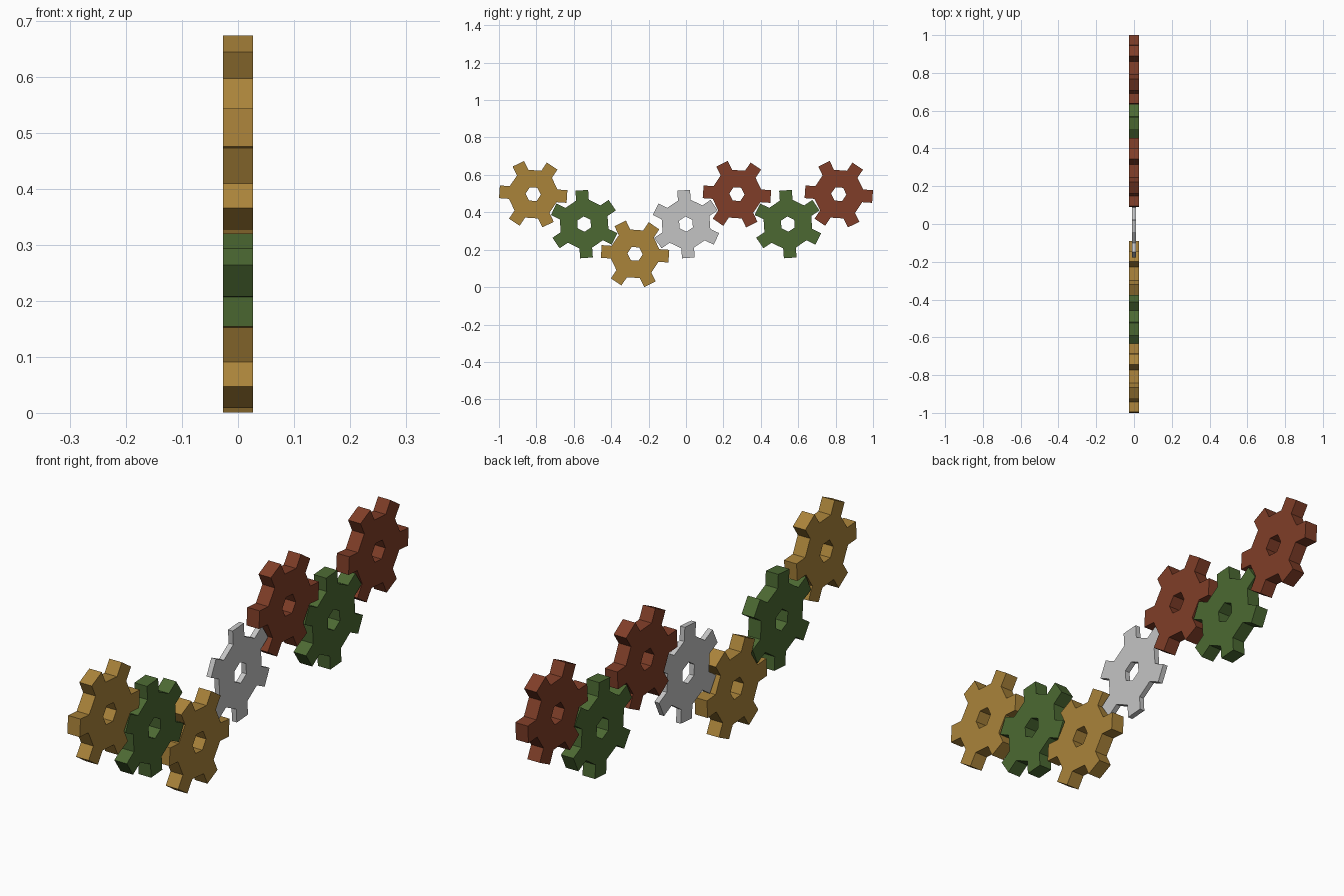
import bpy, bmesh, math

if "Cube" in bpy.data.objects:
    bpy.data.objects.remove(bpy.data.objects["Cube"])

TEETH = 6
TIP_R, ROOT_R, HALF_W, HOLE_R = 0.181, 0.128, 0.034, 0.041


def material(name, rgb):
    m = bpy.data.materials.new(name)
    m.diffuse_color = (*rgb, 1)
    m.use_nodes = True
    m.node_tree.nodes["Principled BSDF"].inputs["Base Color"].default_value = m.diffuse_color
    return m


gold = material("gold", (0.40, 0.227, 0.042))
green = material("green", (0.072, 0.141, 0.032))
red = material("rust red", (0.216, 0.048, 0.021))
grey = material("light grey", (0.55, 0.55, 0.55))


def gear(name, y, z, tilt, half_thick, mat):
    """Straight-toothed gear with a hexagonal bore, axle along x."""
    bm = bmesh.new()
    outer, hole = [], []
    for i in range(TEETH):
        a = math.radians(tilt) + i * math.tau / TEETH
        c, s = math.cos(a), math.sin(a)
        # Tooth outline: root, tip, tip, root
        for r, t in ((ROOT_R, -HALF_W), (TIP_R, -HALF_W), (TIP_R, HALF_W), (ROOT_R, HALF_W)):
            outer.append((r * c - t * s, r * s + t * c))
        hole.append((HOLE_R * c, HOLE_R * s))

    def ring(points, x):
        return [bm.verts.new((x, py, pz)) for py, pz in points]

    sides = []
    for x in (-half_thick, half_thick):
        o, h = ring(outer, x), ring(hole, x)
        sides.append((o, h))
        for i in range(TEETH):
            j, k = (i + 1) % TEETH, 4 * i
            nxt = (k + 4) % len(o)
            bm.faces.new((h[i], o[k], o[k + 1], o[k + 2], o[k + 3]))   # tooth
            bm.faces.new((h[i], o[k + 3], o[nxt], h[j]))               # web
    # Rim and bore walls
    for a, b in zip(*sides):
        for i in range(len(a)):
            j = (i + 1) % len(a)
            bm.faces.new((a[i], a[j], b[j], b[i]))
    bmesh.ops.recalc_face_normals(bm, faces=bm.faces)
    me = bpy.data.meshes.new(name)
    bm.to_mesh(me)
    bm.free()
    me.materials.append(mat)
    ob = bpy.data.objects.new(name, me)
    ob.location = (0, y, z)
    bpy.context.collection.objects.link(ob)


# Gear train from front to back; neighbours tilt opposite ways
STEP, HIGH, MID, LOW = 0.2723, 0.497, 0.337, 0.178
train = [
    ("front_gold_gear", HIGH, gold), ("front_green_gear", MID, green),
    ("low_gold_gear", LOW, gold), ("thin_grey_gear", MID, grey),
    ("middle_red_gear", HIGH, red), ("back_green_gear", MID, green),
    ("back_red_gear", HIGH, red),
]
for i, (name, z, mat) in enumerate(train):
    gear(name, (i - 3) * STEP, z, -4 if i % 2 == 0 else 34,
         0.010 if mat is grey else 0.0265, mat)
